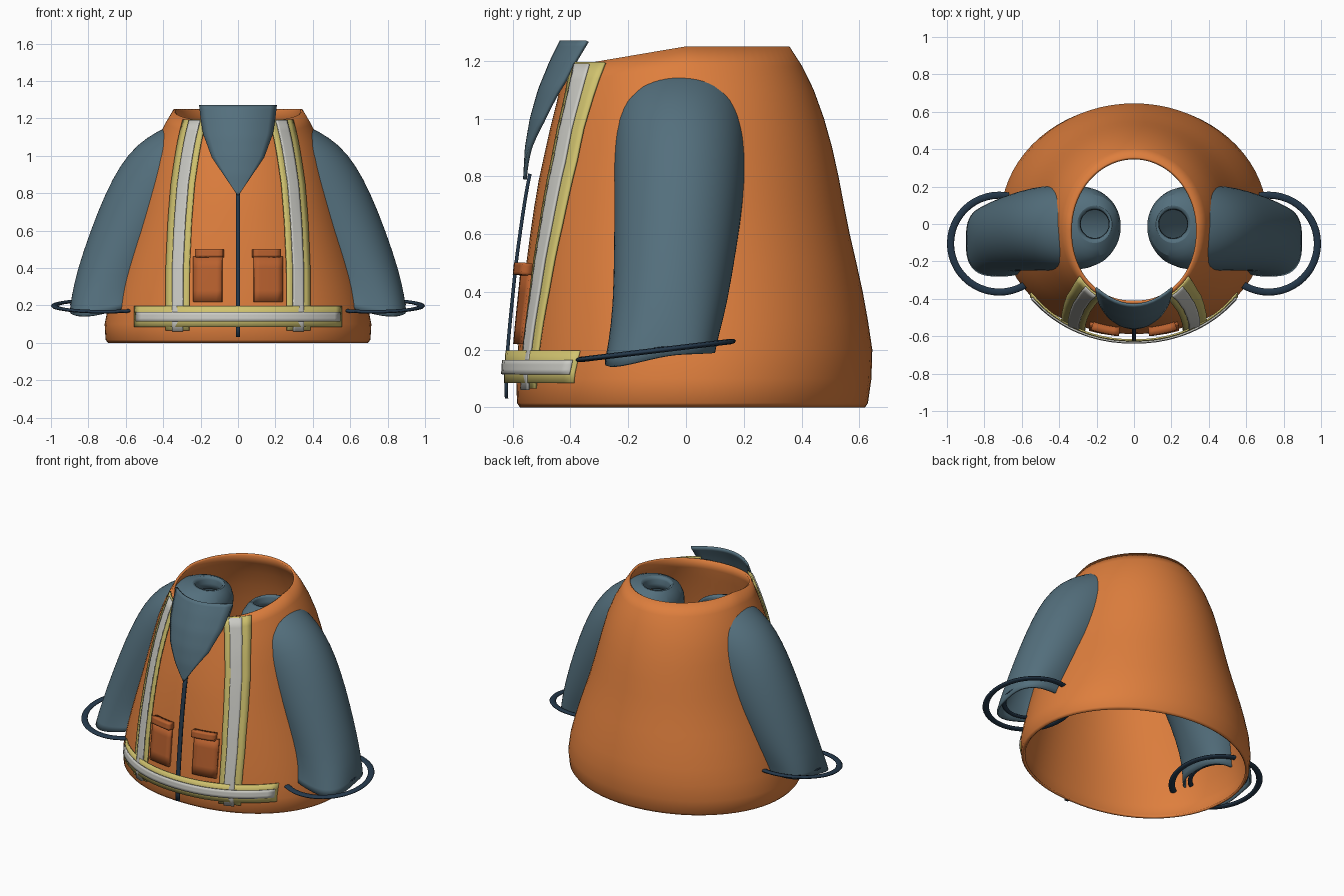
import bpy, bmesh
from math import sin, cos, pi, atan, radians
from mathutils import Vector
from mathutils.bvhtree import BVHTree

if "Cube" in bpy.data.objects:
    bpy.data.objects.remove(bpy.data.objects["Cube"])


def material(name, r, g, b):
    m = bpy.data.materials.new(name)
    m.use_nodes = True
    m.diffuse_color = (r, g, b, 1)
    bsdf = m.node_tree.nodes["Principled BSDF"]
    bsdf.inputs["Base Color"].default_value = (r, g, b, 1)
    bsdf.inputs["Roughness"].default_value = 0.8
    return m


ORANGE = material("orange fabric", 0.73, 0.21, 0.047)
DARK_ORANGE = material("dark orange fabric", 0.48, 0.118, 0.028)
TEAL = material("teal fabric", 0.088, 0.16, 0.205)
NAVY = material("navy trim", 0.018, 0.04, 0.07)
YELLOW = material("yellow tape", 0.64, 0.55, 0.16)
SILVER = material("silver tape", 0.60, 0.60, 0.56)


def shade(obj, angle=40):
    bpy.ops.object.select_all(action="DESELECT")
    obj.select_set(True)
    bpy.context.view_layer.objects.active = obj
    bpy.ops.object.shade_smooth_by_angle(angle=radians(angle))


def grid_object(name, rows, mat, closed, thick, flip=False, subdiv=0):
    """Skin rows of points into a sheet or tube, then give it thickness."""
    bm = bmesh.new()
    vs = [[bm.verts.new(p) for p in row] for row in rows]
    n = len(rows[0])
    for a, b in zip(vs, vs[1:]):
        for i in range(n if closed else n - 1):
            j = (i + 1) % n
            bm.faces.new((a[i], a[j], b[j], b[i]))
    if flip:
        bmesh.ops.reverse_faces(bm, faces=bm.faces[:])
    mesh = bpy.data.meshes.new(name)
    bm.to_mesh(mesh)
    bm.free()
    obj = bpy.data.objects.new(name, mesh)
    bpy.context.collection.objects.link(obj)
    mesh.materials.append(mat)
    if subdiv:
        mod = obj.modifiers.new("smooth", "SUBSURF")
        mod.levels = mod.render_levels = subdiv
    mod = obj.modifiers.new("thickness", "SOLIDIFY")
    mod.thickness = thick
    mod.offset = -1
    shade(obj)
    return obj


def lerp_table(table, t):
    """Linear lookup in a list of (key, value) pairs."""
    for (a, va), (b, vb) in zip(table, table[1:]):
        if t <= b:
            return va + (vb - va) * max(0, (t - a) / (b - a))
    return table[-1][1]


# Vest body: height, half width, front depth, back depth
PROFILE = [
    (0, .695, -.575, .62), (.015, .708, -.585, .63), (.1, .713, -.588, .642),
    (.2, .693, -.582, .645), (.3, .667, -.573, .63), (.4, .637, -.563, .612),
    (.5, .605, -.553, .59), (.6, .573, -.54, .567), (.7, .545, -.526, .547),
    (.8, .518, -.51, .528), (.9, .492, -.49, .506), (1, .465, -.47, .478),
    (1.1, .427, -.448, .442), (1.18, .386, -.434, .403), (1.25, .345, -.425, .358),
]
body_rows = []
for z, hw, yf, yb in PROFILE:
    row = []
    for i in range(72):
        t = 2 * pi * i / 72
        c, s = cos(t), sin(t)
        # the front half is slightly squarer than the back
        k = 1 if s >= 0 else (abs(c) ** 2.15 + abs(s) ** 2.15) ** (-1 / 2.15)
        y = (yf + yb) / 2 + (yb - yf) / 2 * s * k
        # the neckline dips toward the front
        row.append((hw * c * k, y, z - .17 * max(0, -y) * (z / 1.25) ** 4))
    body_rows.append(row)
body = grid_object("vest_body", body_rows, ORANGE, True, .015)

bm = bmesh.new()
bm.from_mesh(body.data)
tree = BVHTree.FromBMesh(bm)


def front_y(x, z):
    """Depth of the vest's front surface, found just below the rim if missed."""
    for k in range(12):
        hit = tree.ray_cast(Vector((x, -2, max(z - .01 * k, .01))), Vector((0, 1, 0)))[0]
        if hit and hit.y < 0:
            return hit.y + .004 * k
    return -.4


def front_sheet(name, mat, z0, z1, left, right, off, thick, nx=6, nz=20):
    """Sheet following the vest's front; edges are functions of z, offset of x."""
    rows = []
    for j in range(nz + 1):
        z = z0 + (z1 - z0) * j / nz
        row = []
        for i in range(nx + 1):
            x = left(z) + (right(z) - left(z)) * i / nx
            row.append((x, front_y(x, z) - off(x), z))
        rows.append(row)
    return grid_object(name, rows, mat, False, thick)


# Vertical reflective strips and pockets on each side
STRIP = [(.06, .325), (.4, .324), (.65, .313), (.85, .297), (1, .275), (1.1, .257), (1.2, .232)]
for side, label in ((1, "left"), (-1, "right")):
    def strip(name, mat, half, off, z0, z1):
        mid = lambda z: side * lerp_table(STRIP, z)
        front_sheet(f"{label}_{name}", mat, z0, z1, lambda z: mid(z) - half,
                    lambda z: mid(z) + half, lambda x: off, .009)

    strip("strip_tape", YELLOW, .063, .022, .065, 1.195)
    strip("strip_reflector", SILVER, .029, .032, .06, 1.19)

    def pocket(name, mat, z0, z1, x0, x1, off, thick):
        a, b = sorted((side * x0, side * x1))
        front_sheet(f"{label}_{name}", mat, z0, z1, lambda z: a, lambda z: b,
                    lambda x: off, thick, 5, 4)

    pocket("pocket", DARK_ORANGE, .22, .46, .085, .24, .022, .02)
    pocket("pocket_flap", DARK_ORANGE, .46, .502, .08, .23, .047, .044)

# Waist band, standing off the vest in the middle
for name, mat, z0, z1, half, extra in (("waist_tape", YELLOW, .085, .197, .555, .01),
                                       ("waist_reflector", SILVER, .115, .165, .548, .02)):
    front_sheet(name, mat, z0, z1, lambda z: -half, lambda z: half,
                lambda x: extra + .033 * (1 - (x / .56) ** 2), .009, 36, 3)

# Zip
front_sheet("zip", NAVY, .03, .81, lambda z: -.012, lambda z: .012, lambda x: .042, .012, 1, 16)

# Collar bib: a curved V standing proud of the neckline
COLLAR_EDGE = [(.79, .004), (.99, .14), (1.12, .188), (1.2, .2), (1.27, .208)]
COLLAR_DEPTH = [(.79, -.564), (.9, -.558), (1, -.541), (1.1, -.513), (1.2, -.472), (1.27, -.437)]
rows = []
for j in range(25):
    z = .79 + .48 * j / 24
    half, depth = lerp_table(COLLAR_EDGE, z), lerp_table(COLLAR_DEPTH, z)
    xs = [half * (i / 6 - 1) for i in range(13)]
    rows.append([(x, depth + 2.1 * x * x, z) for x in xs])
grid_object("collar", rows, TEAL, False, .013)

# Sleeves: outer x, z, inner x, z, centre y, half depth, fold strength
SECTIONS = [
    (.91, .185, .53, .195, -.09, .203, .06), (.9, .25, .51, .245, -.078, .2, .045),
    (.866, .38, .47, .33, -.055, .2, .01), (.79, .6, .38, .5, -.037, .213, 0),
    (.71, .8, .29, .62, -.025, .224, 0), (.632, .95, .2, .75, -.02, .23, 0),
    (.54, 1.063, .12, .87, -.02, .23, 0), (.43, 1.132, .065, .99, -.018, .216, 0),
    (.355, 1.165, .07, 1.1, -.01, .172, 0), (.295, 1.172, .125, 1.162, 0, .088, 0),
    (.288, 1.157, .132, 1.147, 0, .08, 0), (.285, 1.09, .135, 1.08, 0, .075, 0),
]
for side, label in ((1, "left"), (-1, "right")):
    rows = []
    for xo, zo, xi, zi, cy, hy, fold in SECTIONS:
        row = []
        for i in range(32):
            t = 2 * pi * i / 32
            r = 1 + fold * cos(4 * (t + pi / 4))
            c, s = r * cos(t), r * sin(t)
            # the hem sags and puckers at its front outer corner
            sag = fold * .75 * max(0, cos(t + pi / 3)) ** 2
            row.append((side * ((xo + xi) / 2 + (xo - xi) / 2 * c), cy + hy * s,
                        (zo + zi) / 2 + (zo - zi) / 2 * c - sag))
        rows.append(row)
    grid_object(f"{label}_sleeve", rows, TEAL, True, .012, side < 0, 1)

    # Cuff hoop around the hem and a smaller lining hoop inside it
    for name, x, y, z, radius, minor in (("cuff_hoop", .72, -.105, .197, .261, .019),
                                         ("cuff_lining", .72, -.085, .205, .165, .014)):
        bpy.ops.mesh.primitive_torus_add(
            major_radius=radius, minor_radius=minor, major_segments=48, minor_segments=8,
            location=(side * x, y, z), rotation=(atan(.12), 0, 0))
        hoop = bpy.context.object
        hoop.name = f"{label}_{name}"
        hoop.scale.z = .5
        hoop.data.materials.append(NAVY)
        shade(hoop, 60)

bm.free()
